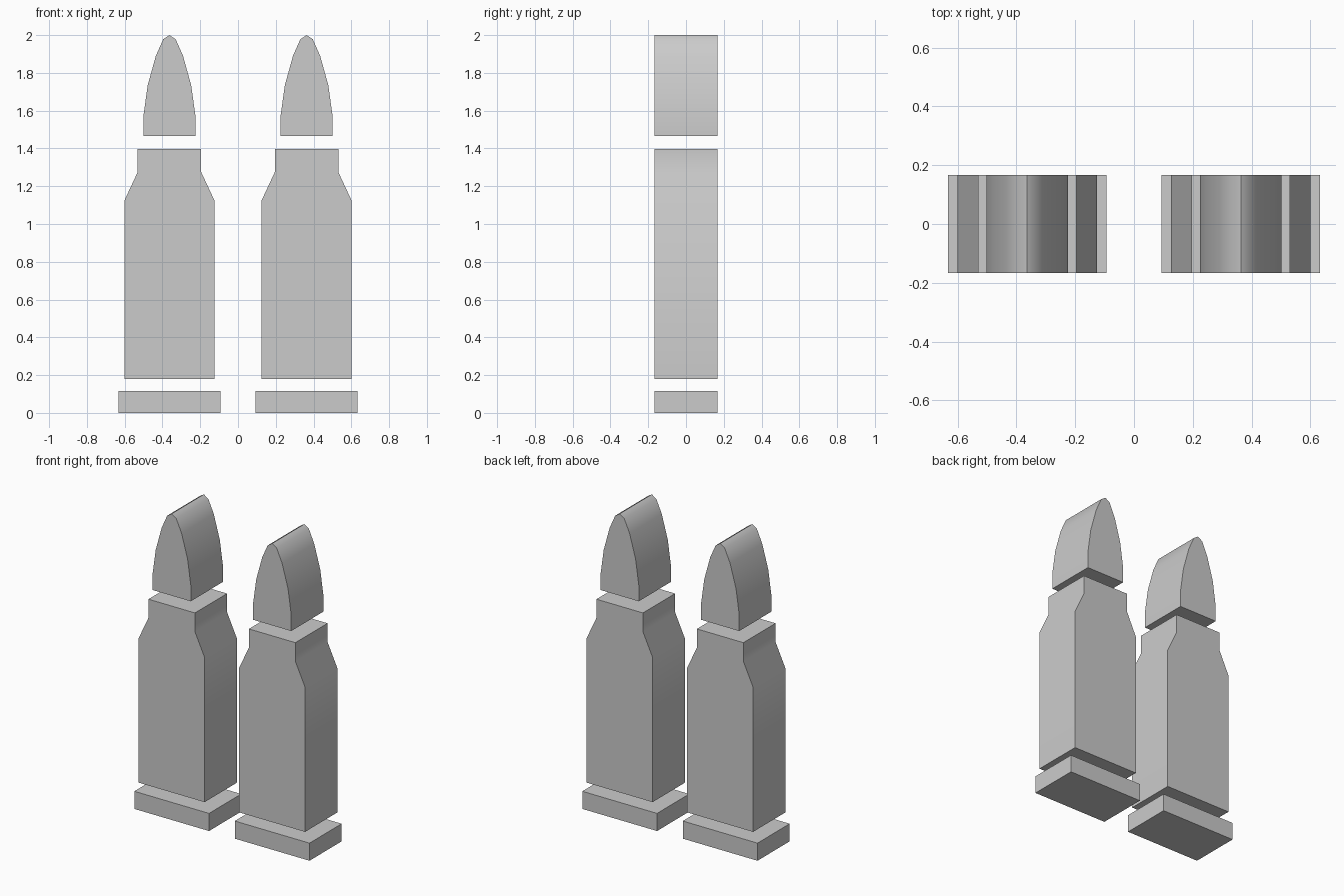
import bpy
import bmesh
import math

cube = bpy.data.objects.get("Cube")
if cube:
    bpy.data.objects.remove(cube, do_unlink=True)

HALF_DEPTH = 0.166
SPACING = 0.363

grey = bpy.data.materials.new("light grey")
grey.use_nodes = True
colour = (0.6, 0.6, 0.6, 1)
grey.diffuse_color = colour
grey.node_tree.nodes["Principled BSDF"].inputs["Base Color"].default_value = colour

# Right half of each outline as (x, z), from bottom to top
PROFILES = {
    "base_rim": [(0.27, 0), (0.27, 0.115)],
    "casing": [(0.238, 0.18), (0.238, 1.125), (0.168, 1.275), (0.168, 1.397)],
    "pointed_tip": [(0.138, 1.465), (0.138, 1.57), (0.115, 1.735),
                    (0.072, 1.89), (0.033, 1.978), (0, 2)],
}


def extrude_profile(name, half, x_offset):
    """Mirror a half outline and extrude it along y."""
    outline = half + [(-x, z) for x, z in reversed(half) if x > 0]
    bm = bmesh.new()
    front = bm.faces.new([bm.verts.new((x, -HALF_DEPTH, z)) for x, z in outline])
    result = bmesh.ops.extrude_face_region(bm, geom=[front], use_keep_orig=True)
    moved = [v for v in result["geom"] if isinstance(v, bmesh.types.BMVert)]
    bmesh.ops.translate(bm, vec=(0, 2 * HALF_DEPTH, 0), verts=moved)
    bmesh.ops.recalc_face_normals(bm, faces=bm.faces)
    mesh = bpy.data.meshes.new(name)
    bm.to_mesh(mesh)
    bm.free()
    mesh.materials.append(grey)
    obj = bpy.data.objects.new(name, mesh)
    obj.location.x = x_offset
    bpy.context.collection.objects.link(obj)
    return obj


# Two identical cartridges side by side
bpy.ops.object.select_all(action="DESELECT")
for side, sign in (("left", 1), ("right", -1)):
    for part, half in PROFILES.items():
        obj = extrude_profile(f"{part}_{side}", half, sign * SPACING)
        obj.select_set(True)
        bpy.context.view_layer.objects.active = obj

# Soft shoulders and tip sides, crisp front and back edges
bpy.ops.object.shade_smooth_by_angle(angle=math.radians(40))
